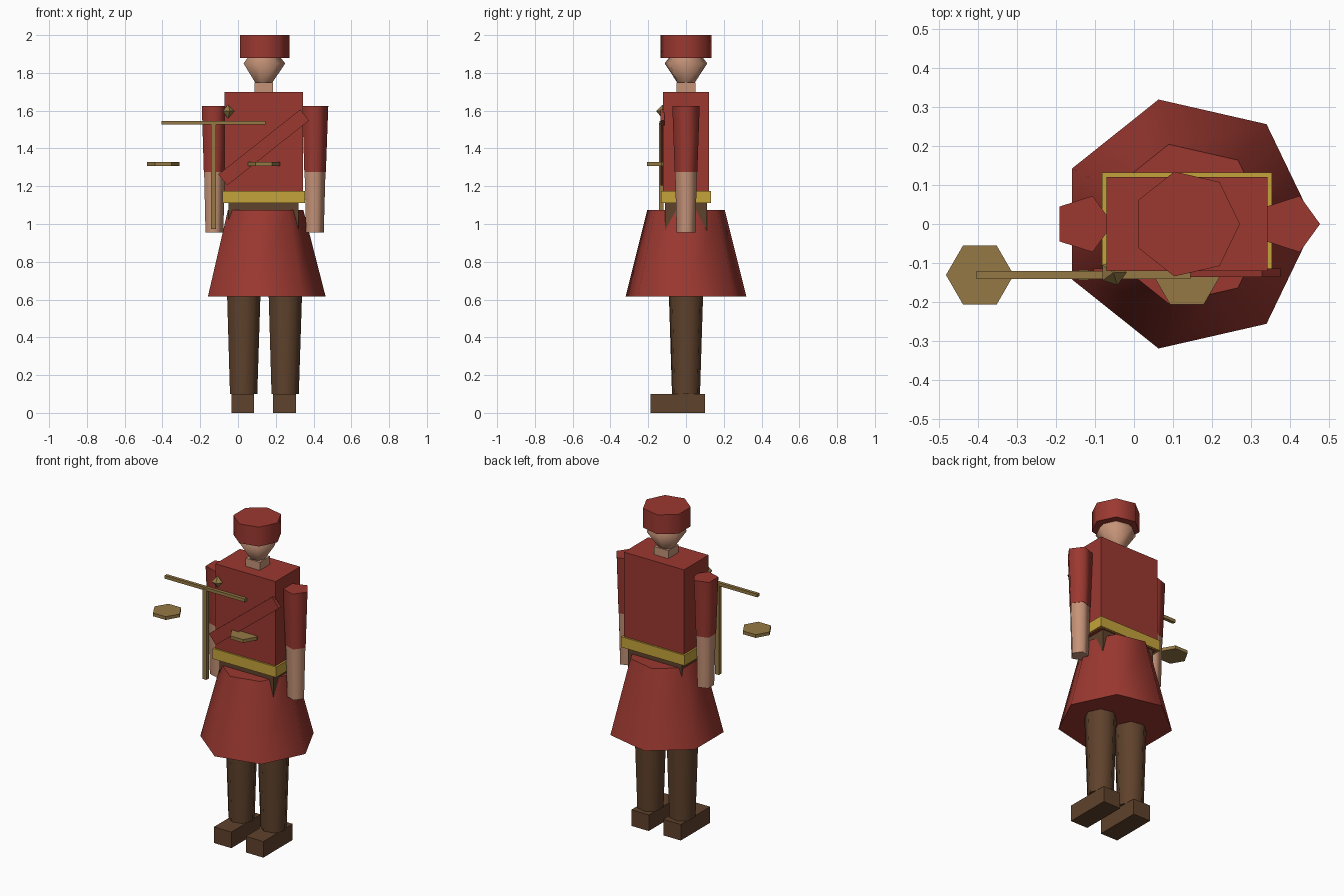
import bpy, bmesh
from math import radians, pi
from mathutils import Matrix, Vector

cube = bpy.data.objects.get("Cube")
if cube:
    bpy.data.objects.remove(cube, do_unlink=True)

CX = 0.136      # body axis
PROP_Y = -0.131  # plane of the balance held in front


def material(name, rgb):
    m = bpy.data.materials.new(name)
    m.use_nodes = True
    m.diffuse_color = (*rgb, 1)
    bsdf = m.node_tree.nodes["Principled BSDF"]
    bsdf.inputs["Base Color"].default_value = (*rgb, 1)
    bsdf.inputs["Roughness"].default_value = 0.8
    return m


RED = material("red cloth", (0.33, 0.04, 0.03))
SKIN = material("skin", (0.56, 0.29, 0.185))
GOLD = material("gold belt", (0.56, 0.37, 0.045))
BROWN = material("dark brown leather", (0.115, 0.054, 0.025))
BRASS = material("dull brass", (0.30, 0.19, 0.06))


def finish(name, bm, mat):
    bmesh.ops.recalc_face_normals(bm, faces=bm.faces)
    me = bpy.data.meshes.new(name)
    bm.to_mesh(me)
    bm.free()
    me.materials.append(mat)
    ob = bpy.data.objects.new(name, me)
    bpy.context.collection.objects.link(ob)
    return ob


def box(name, center, size, mat, tilt=0):
    """Box of a given size, turned by tilt about the y axis."""
    bm = bmesh.new()
    bmesh.ops.create_cube(bm, size=1)
    bm.transform(Matrix.Translation(center) @ Matrix.Rotation(tilt, 4, "Y")
                 @ Matrix.Diagonal((*size, 1)))
    return finish(name, bm, mat)


def lathe(name, x, y, profile, sides, mat, smooth=True):
    """Stack of polygon rings (radius, z), first corner toward +x, flat caps."""
    bm = bmesh.new()
    rings = []
    for r, z in profile:
        rings.append([bm.verts.new(Matrix.Rotation(2 * pi * i / sides, 3, "Z")
                                   @ Vector((r, 0, 0)) + Vector((x, y, z)))
                      for i in range(sides)])
    for low, high in zip(rings, rings[1:]):
        for i in range(sides):
            j = (i + 1) % sides
            f = bm.faces.new((low[i], low[j], high[j], high[i]))
            f.smooth = smooth
    bm.faces.new(rings[0])
    bm.faces.new(rings[-1])
    return finish(name, bm, mat)


# Legs, shoes and arms
for side, s in (("right", -1), ("left", 1)):
    leg_x, arm_x = CX + 0.11 * s, CX + 0.266 * s
    box(f"{side}_shoe", (leg_x, -0.044, 0.05), (0.12, 0.288, 0.1), BROWN)
    lathe(f"{side}_leg", leg_x, 0, [(0.076, 0.1), (0.105, 1.0)], 7, BROWN)
    lathe(f"{side}_sleeve", arm_x, 0, [(0.063, 1.275), (0.076, 1.625)], 5, RED)
    lathe(f"{side}_forearm", arm_x, 0, [(0.052, 0.955), (0.061, 1.275)], 5, SKIN)

# Body
box("hips", (CX, 0, 1.02), (0.37, 0.22, 0.24), BROWN)
lathe("skirt", CX, 0, [(0.328, 0.615), (0.21, 1.075)], 7, RED)
box("torso", (CX, 0, 1.405), (0.414, 0.242, 0.59), RED)
box("belt", (CX, 0, 1.143), (0.436, 0.264, 0.065), GOLD)
box("sash", (CX, -0.125, 1.405), (0.553, 0.022, 0.075), RED, radians(-38.4))

# Head
box("neck", (CX, 0, 1.72), (0.098, 0.1, 0.06), SKIN)
lathe("head", CX - 0.002, 0, [(0.047, 1.748), (0.116, 1.85), (0.06, 1.92)], 7, SKIN)
lathe("hat", CX - 0.002, 0, [(0.138, 1.88), (0.138, 2.0)], 7, RED)

# Shoulder brooch
lathe("brooch", -0.053, -0.125, [(0.002, 1.56), (0.034, 1.597), (0.002, 1.63)],
      5, BRASS, smooth=False)

# Balance: post, beam and two pans
POST_X = -0.13
box("balance_post", (POST_X, PROP_Y, 1.254), (0.025, 0.025, 0.56), BRASS)
box("balance_beam", (POST_X, PROP_Y, 1.536), (0.55, 0.02, 0.02), BRASS)
for side, s in (("right", -1), ("left", 1)):
    lathe(f"{side}_pan", POST_X + 0.266 * s, PROP_Y,
          [(0.087, 1.308), (0.087, 1.328)], 6, BRASS, smooth=False)
